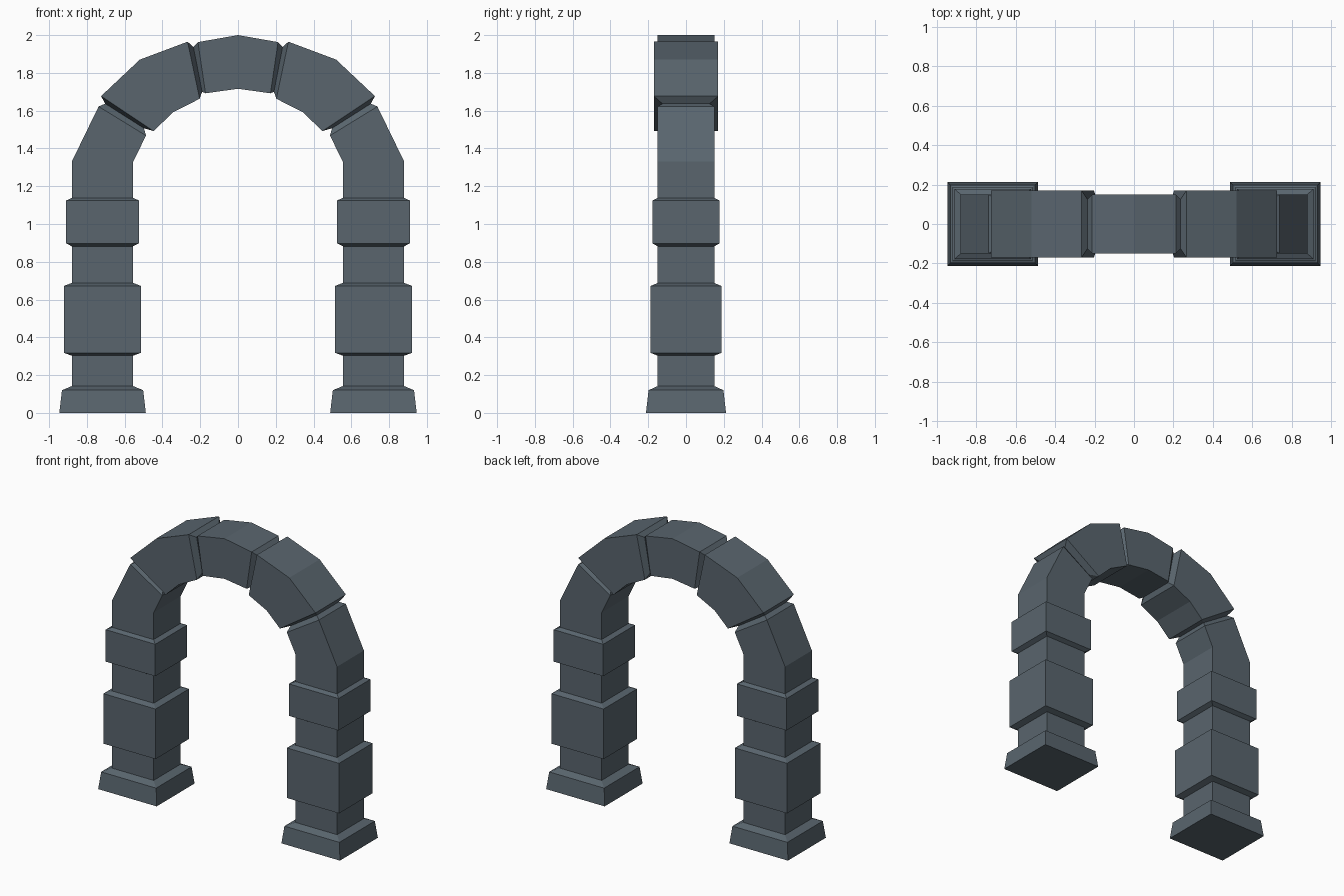
import bpy
import bmesh

if "Cube" in bpy.data.objects:
    bpy.data.objects.remove(bpy.data.objects["Cube"])

# Stations along the right half: outer (x, z), inner (x, z), half depth
SHAFT = (0.88, 0.555, 0.15)


def level(z, outer, inner, depth):
    return (outer, z), (inner, z), depth


stations = [
    # plinth
    level(0.0, 0.946, 0.488, 0.212),
    level(0.12, 0.932, 0.502, 0.198),
    level(0.142, *SHAFT),
    # large lower block
    level(0.303, *SHAFT),
    level(0.318, 0.922, 0.514, 0.187),
    level(0.672, 0.922, 0.514, 0.187),
    level(0.688, *SHAFT),
    # smaller upper block
    level(0.882, *SHAFT),
    level(0.898, 0.911, 0.523, 0.178),
    level(1.124, 0.911, 0.523, 0.178),
    level(1.138, *SHAFT),
    # springing of the arch
    level(1.33, *SHAFT),
    ((0.738, 1.622), (0.487, 1.468), 0.15),
    # lower groove
    ((0.703, 1.637), (0.498, 1.507), 0.125),
    # side arch stone
    ((0.725, 1.677), (0.447, 1.492), 0.17),
    ((0.52, 1.87), (0.343, 1.592), 0.17),
    ((0.267, 1.965), (0.203, 1.663), 0.17),
    # upper groove
    ((0.236, 1.937), (0.190, 1.70), 0.125),
    # half of the keystone
    ((0.212, 1.963), (0.172, 1.692), 0.15),
    ((0.0, 2.0), (0.0, 1.716), 0.15),
]

# Loft rectangular rings through the stations
bm = bmesh.new()
rings = []
for (xo, zo), (xi, zi), d in stations:
    corners = ((xo, -d, zo), (xo, d, zo), (xi, d, zi), (xi, -d, zi))
    rings.append([bm.verts.new(c) for c in corners])
for a, b in zip(rings, rings[1:]):
    for i in range(4):
        j = (i + 1) % 4
        bm.faces.new((a[i], a[j], b[j], b[i]))
bm.faces.new(rings[0][::-1])
bmesh.ops.recalc_face_normals(bm, faces=bm.faces)
mesh = bpy.data.meshes.new("stone_arch")
bm.to_mesh(mesh)
bm.free()

arch = bpy.data.objects.new("stone_arch", mesh)
bpy.context.collection.objects.link(arch)

# Mirror to the left half, welded at the keystone
mirror = arch.modifiers.new("mirror", 'MIRROR')
mirror.use_axis[0] = True
mirror.use_clip = True
mirror.merge_threshold = 0.001

# Slate stone colour
mat = bpy.data.materials.new("slate")
mat.diffuse_color = (0.10, 0.13, 0.155, 1)
mat.use_nodes = True
mat.node_tree.nodes["Principled BSDF"].inputs["Base Color"].default_value = mat.diffuse_color
mesh.materials.append(mat)
